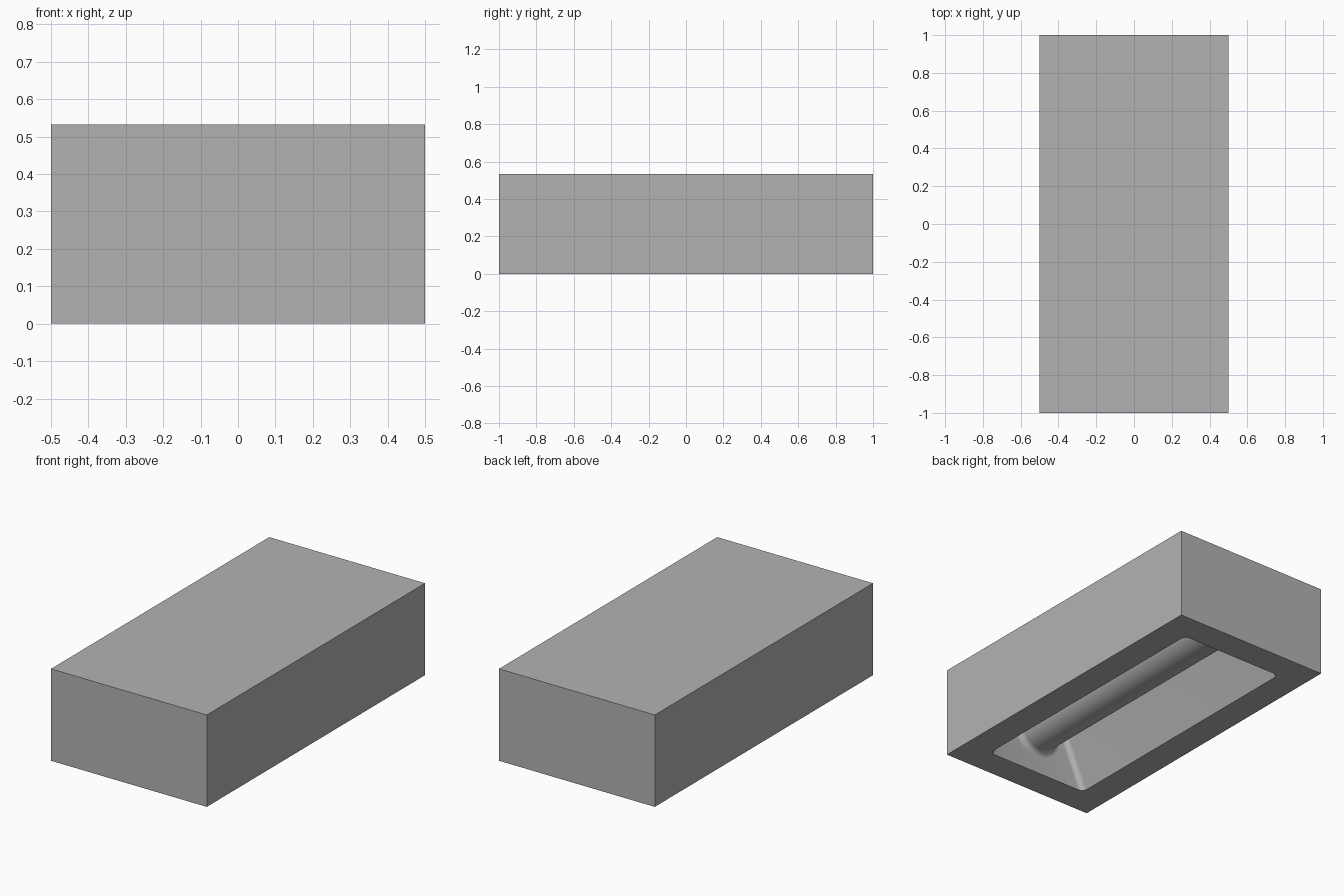
import bpy, bmesh, math

if "Cube" in bpy.data.objects:
    bpy.data.objects.remove(bpy.data.objects["Cube"])

H = 0.533            # block height
ZC = H / 2           # bar axis height
R_BAR, R_CAV = 0.133, 0.2
FILLET = 0.033
HALF_X, HALF_Y = 0.333, 0.833   # opening half sizes

gray = bpy.data.materials.new("plain gray")
gray.diffuse_color = (0.45, 0.45, 0.45, 1)
gray.use_nodes = True
gray.node_tree.nodes["Principled BSDF"].inputs["Base Color"].default_value = gray.diffuse_color


def make_object(name, bm):
    bmesh.ops.recalc_face_normals(bm, faces=bm.faces)
    mesh = bpy.data.meshes.new(name)
    bm.to_mesh(mesh)
    bm.free()
    mesh.materials.append(gray)
    ob = bpy.data.objects.new(name, mesh)
    bpy.context.collection.objects.link(ob)
    return ob


def activate(ob):
    bpy.ops.object.select_all(action='DESELECT')
    ob.select_set(True)
    bpy.context.view_layer.objects.active = ob


def loft(name, rings):
    """Skin closed rings of equal length and cap both ends."""
    bm = bmesh.new()
    loops = [[bm.verts.new(p) for p in ring] for ring in rings]
    n = len(loops[0])
    for a, b in zip(loops, loops[1:]):
        for i in range(n):
            j = (i + 1) % n
            bm.faces.new((a[i], a[j], b[j], b[i]))
    bm.faces.new(loops[0])
    bm.faces.new(loops[-1])
    return make_object(name, bm)


# fillet steps from the end wall (inset = FILLET) to the straight run
STEPS = [(FILLET * (1 - math.sin(t)), FILLET * (1 - math.cos(t)))
         for t in (math.pi / 2 * i / 8 for i in range(9))]
STATIONS = [(-HALF_Y + dy, inset) for inset, dy in STEPS]
STATIONS += [(-y, inset) for y, inset in reversed(STATIONS)]

# slanted walls run tangent into a round roof concentric with the bar
PHI = math.atan2(ZC, HALF_X) + math.asin(R_CAV / math.hypot(ZC, HALF_X))


def cavity_ring(y, inset):
    r = R_CAV - inset
    pts = []
    for i in range(33):
        a = math.pi / 2 + PHI - 2 * PHI * i / 32
        pts.append((r * math.cos(a), y, ZC + r * math.sin(a)))
    x, _, z = pts[0]
    foot = x - (z + 0.05) / math.tan(PHI)
    return [(foot, y, -0.05)] + pts + [(-foot, y, -0.05)]


def bar_ring(y, flare):
    r = R_BAR + flare
    return [(r * math.cos(a), y, ZC + r * math.sin(a))
            for a in (math.tau * i / 64 for i in range(64))]


# block with hollow underside
bm = bmesh.new()
bmesh.ops.create_cube(bm, size=1)
for v in bm.verts:
    v.co = (v.co.x, v.co.y * 2, (v.co.z + 0.5) * H)
block = make_object("block", bm)

cutter = loft("cavity_cutter", [cavity_ring(y, d) for y, d in STATIONS])
cutter.hide_render = True
cut = block.modifiers.new("cavity", 'BOOLEAN')
cut.operation = 'DIFFERENCE'
cut.solver = 'EXACT'
cut.object = cutter
activate(block)
bpy.ops.object.modifier_apply(modifier=cut.name)
bpy.data.objects.remove(cutter)

# cross bar flaring into both end walls
bar = loft("cross_bar", [bar_ring(y, d) for y, d in STATIONS])

for ob in (block, bar):
    activate(ob)
    bpy.ops.object.shade_smooth_by_angle(angle=math.radians(30))
